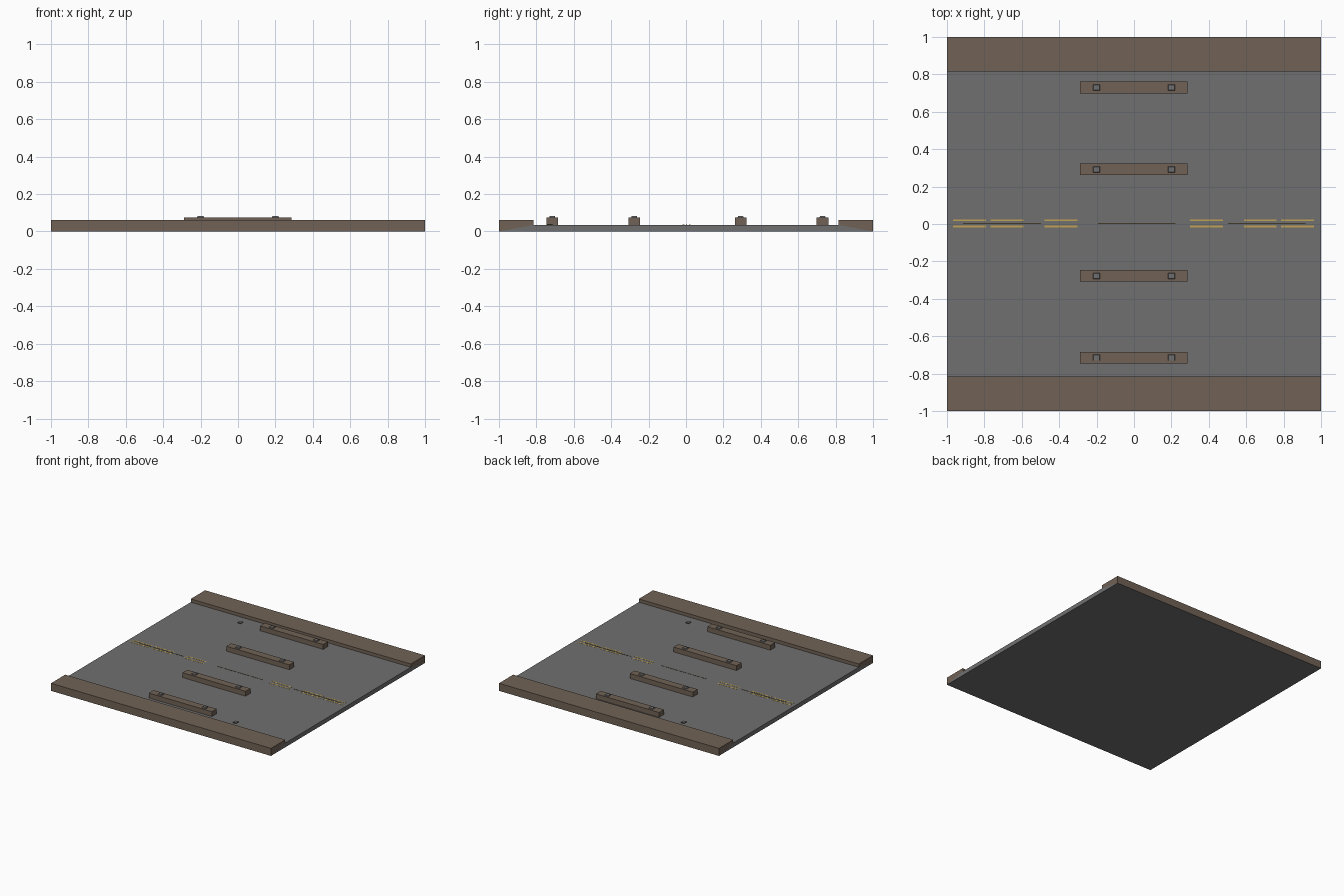
import bpy
import bmesh

cube = bpy.data.objects.get("Cube")
if cube:
    bpy.data.objects.remove(cube, do_unlink=True)


def material(name, rgb):
    m = bpy.data.materials.new(name)
    m.use_nodes = True
    m.diffuse_color = (*rgb, 1)
    m.node_tree.nodes["Principled BSDF"].inputs["Base Color"].default_value = (*rgb, 1)
    return m


asphalt = material("asphalt grey", (0.16, 0.16, 0.16))
brown = material("curb brown", (0.165, 0.123, 0.092))
yellow = material("line yellow", (0.52, 0.36, 0.09))
dark = material("dark seam", (0.05, 0.042, 0.022))


def add(name, bm, *mats):
    bmesh.ops.recalc_face_normals(bm, faces=bm.faces)
    mesh = bpy.data.meshes.new(name)
    bm.to_mesh(mesh)
    bm.free()
    ob = bpy.data.objects.new(name, mesh)
    for m in mats:
        mesh.materials.append(m)
    bpy.context.collection.objects.link(ob)
    return ob


def extrude_x(name, profile, mat):
    """Sweep a (y, z) profile along the full width."""
    bm = bmesh.new()
    face = bm.faces.new([bm.verts.new((-1, y, z)) for y, z in profile])
    out = bmesh.ops.extrude_face_region(bm, geom=[face])
    moved = [v for v in out["geom"] if isinstance(v, bmesh.types.BMVert)]
    bmesh.ops.translate(bm, verts=moved, vec=(2, 0, 0))
    return add(name, bm, mat)


def box(name, x, y, z, *mats, taper=1):
    """Box from ranges, with the top optionally narrowed."""
    bm = bmesh.new()
    bmesh.ops.create_cube(bm, size=1)
    for v in bm.verts:
        k = taper if v.co.z > 0 else 1
        v.co = [(r[0] + r[1]) / 2 + c * f * (r[1] - r[0])
                for r, c, f in zip((x, y, z), v.co, (k, k, 1))]
    return add(name, bm, *mats)


# Road slab, sloping down beneath the curbs
TOP = 0.035
EDGE = 0.815
extrude_x("road", [(-1, 0), (1, 0), (EDGE, TOP), (-EDGE, TOP)], asphalt)

# Curbs resting on the sloped shoulders
for side, s in (("front", -1), ("back", 1)):
    extrude_x(side + "_curb",
              [(s, 0), (s * EDGE, TOP), (s * EDGE, 0.062), (s, 0.062)], brown)

# Parking stops, each with two bolt caps
for i, y in enumerate((-0.715, -0.277, 0.292, 0.73)):
    box(f"parking_stop_{i + 1}", (-0.288, 0.285), (y - 0.031, y + 0.031),
        (TOP, 0.075), brown)
    for side, x in (("right", -0.2), ("left", 0.2)):
        box(f"bolt_cap_{i + 1}_{side}", (x - 0.019, x + 0.019),
            (y - 0.016, y + 0.016), (0.075, 0.082), asphalt, taper=0.85)

# Double yellow dashes along the middle
for i, x in enumerate((-0.88, -0.68, -0.39, 0.388, 0.675, 0.875)):
    for side, y in (("front", -0.014), ("back", 0.02)):
        box(f"yellow_dash_{i + 1}_{side}", (x - 0.088, x + 0.088),
            (y - 0.005, y + 0.005), (TOP, TOP + 0.001), yellow)

# Dark seams between the dashes
for i, x in enumerate((-0.705, 0.015, 0.71)):
    box(f"centre_seam_{i + 1}", (x - 0.208, x + 0.208),
        (0, 0.006), (TOP, TOP + 0.001), dark)

# Small road studs with dark sides and a grey top
for side, s in (("front", 1), ("back", -1)):
    x, y = 0.49 * s, -0.73 * s
    stud = box(side + "_stud", (x - 0.014, x + 0.014), (y - 0.015, y + 0.015),
               (TOP, TOP + 0.006), dark, asphalt)
    for p in stud.data.polygons:
        p.material_index = 1 if p.normal.z > 0.5 else 0
